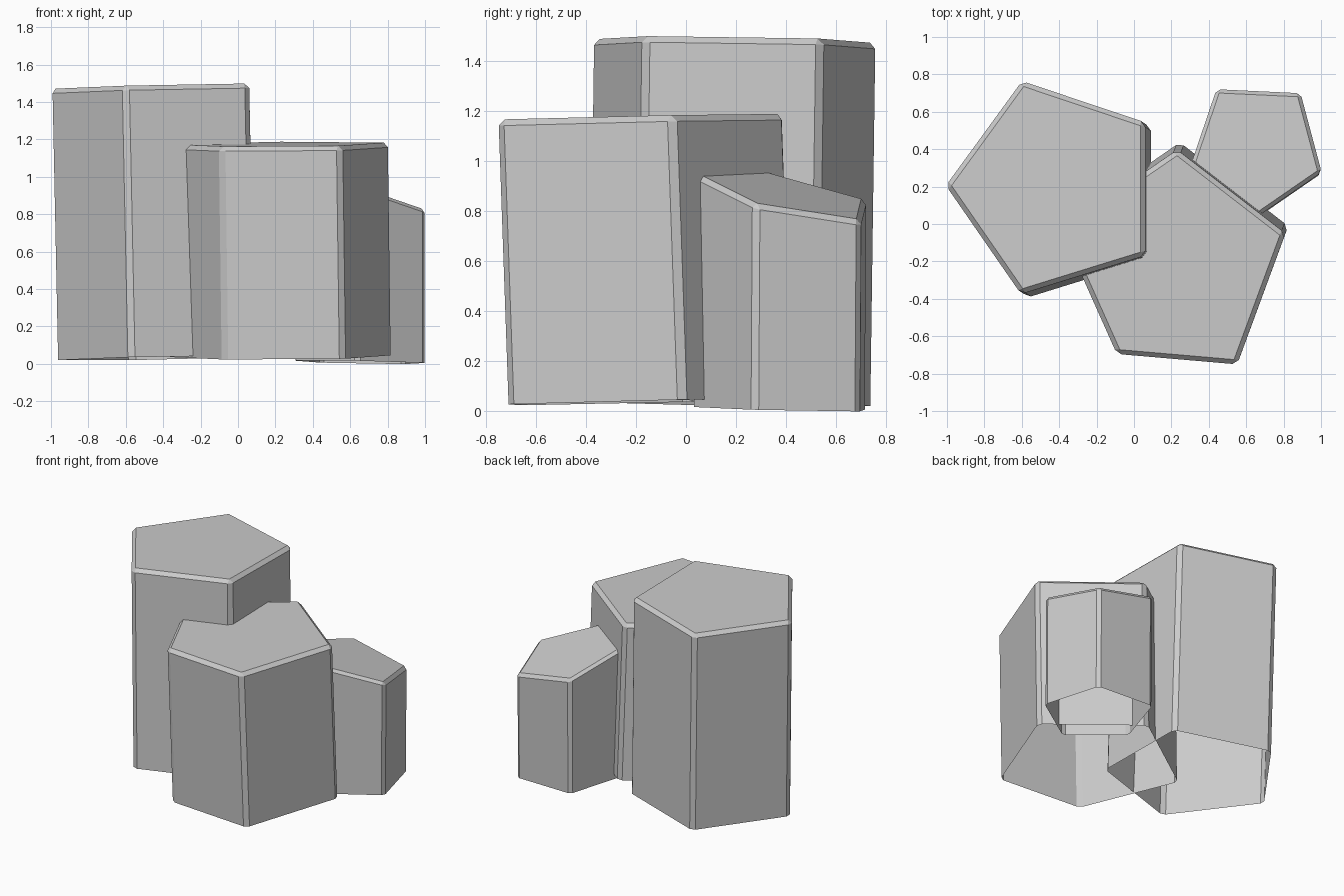
import bpy, bmesh
from mathutils import Vector

if "Cube" in bpy.data.objects:
    bpy.data.objects.remove(bpy.data.objects["Cube"])


def column(name, corners, shift, top, bottom, bevel):
    """Leaning five-sided column, open underneath, with chamfered edges.
    corners: flat top outline; shift: xy offset of the foot;
    top / bottom: planes as (z at x=y=0, x slope, y slope)."""
    centre = sum((Vector(c) for c in corners), Vector((0, 0))) / len(corners)
    bm = bmesh.new()
    upper, lower = [], []
    for c in corners:
        out = (Vector(c) - centre).normalized() * bevel * 1.24
        p = Vector(c) + out
        q = p + Vector(shift)
        upper.append(bm.verts.new((p.x, p.y, top[0] + top[1] * p.x + top[2] * p.y)))
        lower.append(bm.verts.new((q.x, q.y, bottom[0] + bottom[1] * q.x + bottom[2] * q.y)))
    n = len(corners)
    bm.faces.new(upper)
    for i in range(n):
        j = (i + 1) % n
        bm.faces.new((lower[i], lower[j], upper[j], upper[i]))
    bm.normal_update()
    edges = [e for e in bm.edges if not e.is_boundary]
    bmesh.ops.bevel(bm, geom=edges, offset=bevel, segments=1,
                    profile=0.5, affect='EDGES')
    mesh = bpy.data.meshes.new(name)
    bm.to_mesh(mesh)
    bm.free()
    obj = bpy.data.objects.new(name, mesh)
    bpy.context.collection.objects.link(obj)
    return obj


# Tall column at the left (outlines run counter-clockwise)
column("tall_column",
       [(-0.975, 0.205), (-0.595, -0.345), (0.035, -0.15), (0.035, 0.525), (-0.59, 0.735)],
       (0.03, -0.02), (1.496, 0.022, -0.014), (0.042, 0.02, -0.014), 0.025)

# Middle column at the front
column("middle_column",
       [(-0.36, -0.04), (-0.075, -0.67), (0.535, -0.725), (0.78, -0.06), (0.23, 0.365)],
       (0.015, 0.04), (1.178, 0.008, 0.022), (0.04, 0.008, 0.024), 0.025)

# Short column at the back right, with a sloping top
column("short_column",
       [(0.325, 0.315), (0.64, 0.05), (0.98, 0.285), (0.875, 0.68), (0.455, 0.70)],
       (0.0, -0.005), (1.087, -0.2, -0.21), (0.029, -0.018, -0.02), 0.02)
